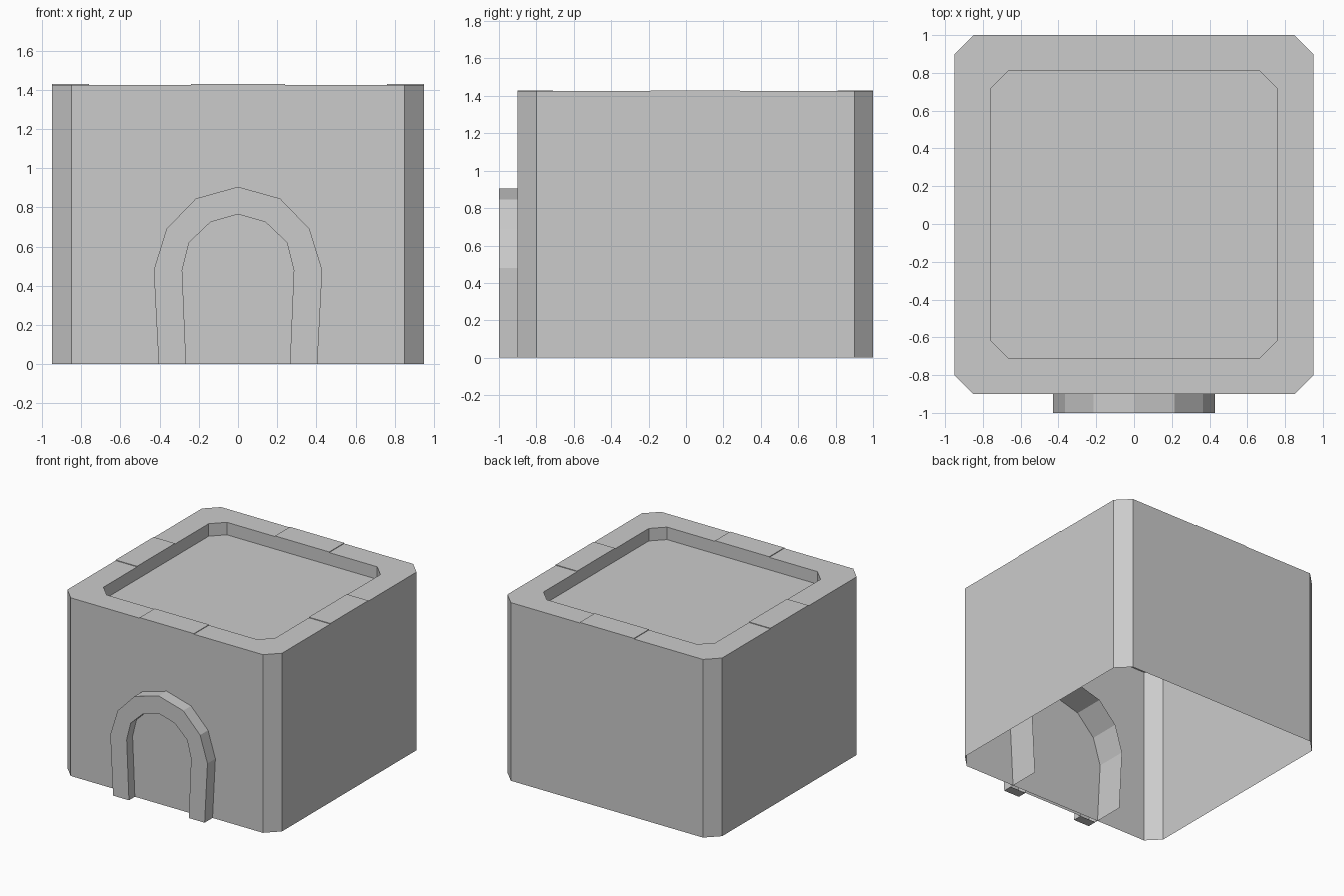
import bpy, bmesh

old = bpy.data.objects.get("Cube")
if old:
    bpy.data.objects.remove(old, do_unlink=True)

stone = bpy.data.materials.new("plain_grey")
stone.use_nodes = True
GREY = (0.6, 0.6, 0.6, 1)
stone.diffuse_color = GREY
stone.node_tree.nodes["Principled BSDF"].inputs["Base Color"].default_value = GREY


def finish(name, bm):
    mesh = bpy.data.meshes.new(name)
    bm.to_mesh(mesh)
    bm.free()
    mesh.materials.append(stone)
    obj = bpy.data.objects.new(name, mesh)
    bpy.context.collection.objects.link(obj)
    return obj


def bridge(bm, a, b, closed=True):
    n = len(a)
    for i in range(n if closed else n - 1):
        j = (i + 1) % n
        bm.faces.new((a[i], a[j], b[j], b[i]))


CY = 0.05          # centre of the block in depth
TOP = 1.425        # height of the rim
HALF, INNER = 0.95, 0.76


def octagon(bm, half, cut, z):
    """Square loop with chamfered corners, counter-clockwise."""
    h, k = half, half - cut
    pts = [(h, -k), (h, k), (k, h), (-k, h), (-h, k), (-h, -k), (-k, -h), (k, -h)]
    return [bm.verts.new((x, y + CY, z)) for x, y in pts]


# Hollow block, open below, with a sunken roof
bm = bmesh.new()
base = octagon(bm, HALF, 0.1, 0)
rim_out = octagon(bm, HALF, 0.1, TOP)
rim_in = octagon(bm, INNER, 0.095, TOP)
roof = octagon(bm, INNER, 0.095, TOP - 0.1)
for low, high in ((base, rim_out), (rim_out, rim_in), (rim_in, roof)):
    bridge(bm, low, high)
bm.faces.new(roof)
finish("building_block", bm)

# Slightly raised slab in the middle of each rim side
for name, dx, dy in (("front", 0, -1), ("back", 0, 1), ("left", 1, 0), ("right", -1, 0)):
    bm = bmesh.new()
    bmesh.ops.create_cube(bm, size=1)
    mid, wide = (HALF + INNER) / 2, HALF - INNER
    for v in bm.verts:
        v.co.x = dx * mid + v.co.x * (wide if dx else 0.48)
        v.co.y = CY + dy * mid + v.co.y * (wide if dy else 0.48)
        v.co.z = TOP + 0.001 + v.co.z * 0.008
    finish("rim_slab_" + name, bm)

# Doorway: raised arch with a shallow recessed door panel
OUTER = [(0.405, 0), (0.43, 0.48), (0.365, 0.69), (0.215, 0.845), (0, 0.905)]
OPENING = [(0.265, 0), (0.285, 0.48), (0.25, 0.62), (0.14, 0.725), (0, 0.765)]
FRONT, PANEL, TAIL = -1.0, -0.925, -0.65


def arch(bm, half, y):
    pts = half + [(-x, z) for x, z in reversed(half[:-1])]
    return [bm.verts.new((x, y, z)) for x, z in pts]


bm = bmesh.new()
tail = arch(bm, OUTER, TAIL)
face_out = arch(bm, OUTER, FRONT)
face_in = arch(bm, OPENING, FRONT)
panel = arch(bm, OPENING, PANEL)
for a, b in ((tail, face_out), (face_out, face_in), (face_in, panel)):
    bridge(bm, a, b, closed=False)
bm.faces.new(panel)
# Undersides of the two arch legs
for i in (0, -1):
    heel = bm.verts.new((face_out[i].co.x, PANEL, 0))
    bm.faces.new((face_out[i], face_in[i], panel[i], heel))
bmesh.ops.recalc_face_normals(bm, faces=bm.faces)
if panel[0].link_faces and face_out[4].link_faces:
    front = next(f for f in bm.faces if len(f.verts) == 9)
    if front.normal.y > 0:
        bmesh.ops.reverse_faces(bm, faces=bm.faces)
finish("door_arch", bm)
